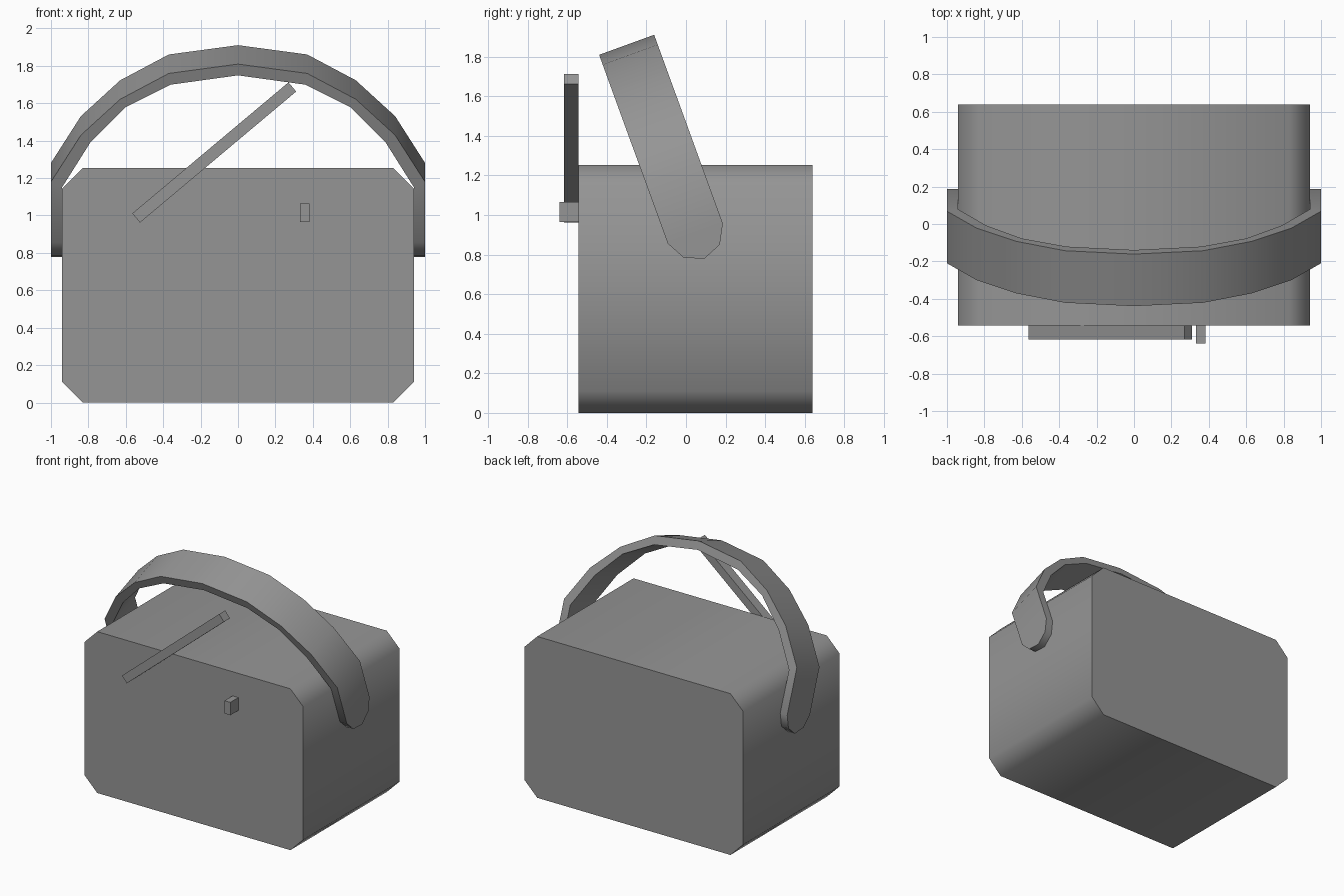
import bpy
import bmesh
import math
from mathutils import Matrix, Vector

cube = bpy.data.objects.get("Cube")
if cube:
    bpy.data.objects.remove(cube, do_unlink=True)

grey = bpy.data.materials.new("plain_grey")
grey.use_nodes = True
colour = (0.3, 0.3, 0.3, 1)
grey.diffuse_color = colour
grey.node_tree.nodes["Principled BSDF"].inputs["Base Color"].default_value = colour


def finish(name, bm, smooth_angle=None):
    """Turn a bmesh into a named grey object."""
    bmesh.ops.recalc_face_normals(bm, faces=bm.faces)
    mesh = bpy.data.meshes.new(name)
    bm.to_mesh(mesh)
    bm.free()
    mesh.materials.append(grey)
    obj = bpy.data.objects.new(name, mesh)
    bpy.context.collection.objects.link(obj)
    if smooth_angle:
        bpy.ops.object.select_all(action="DESELECT")
        obj.select_set(True)
        bpy.context.view_layer.objects.active = obj
        bpy.ops.object.shade_smooth_by_angle(angle=math.radians(smooth_angle))
    return obj


def box(name, centre, size, turn=0):
    """Box turned about the y axis by an angle in degrees."""
    bm = bmesh.new()
    place = (Matrix.Translation(centre) @ Matrix.Rotation(math.radians(turn), 4, "Y")
             @ Matrix.Diagonal((*size, 1)))
    bmesh.ops.create_cube(bm, size=1, matrix=place)
    return finish(name, bm)


# Case: chamfered rectangle pushed from front to back
FRONT, BACK = -0.542, 0.64
W, H, CX, CZ = 0.94, 1.253, 0.11, 0.11
right_side = [(W - CX, 0), (W, CZ), (W, H - CZ), (W - CX, H)]
outline = right_side + [(-x, z) for x, z in reversed(right_side)]
bm = bmesh.new()
face = bm.faces.new([bm.verts.new((x, FRONT, z)) for x, z in outline])
pushed = bmesh.ops.extrude_face_region(bm, geom=[face], use_keep_orig=True)
bmesh.ops.translate(bm, vec=(0, BACK - FRONT, 0),
                    verts=[v for v in pushed["geom"] if isinstance(v, bmesh.types.BMVert)])
finish("case", bm, 50)

# Handle: faceted strap with rounded ends, leaning forward
HALF = 0.148
outer = [(0, 0), (0.37, -0.053), (0.63, -0.2), (0.84, -0.404), (1, -0.67), (1, -1.015)]
inner = [(0, -0.064), (0.36, -0.117), (0.6, -0.245), (0.79, -0.447), (0.94, -0.7), (0.94, -1.015)]
mirrored = lambda pts: [(-x, z) for x, z in reversed(pts[1:])] + pts
bm = bmesh.new()
rings = []
for o, i in zip(mirrored(outer), mirrored(inner)):
    rings.append([bm.verts.new((x, y, z)) for (x, z), y in
                  ((o, -HALF), (o, HALF), (i, HALF), (i, -HALF))])
for a, b in zip(rings, rings[1:]):
    for k in range(4):
        n = (k + 1) % 4
        bm.faces.new((a[k], a[n], b[n], b[k]))
for ring in (rings[0], rings[-1]):
    tips = []
    for v_start, v_end in ((ring[0], ring[1]), (ring[3], ring[2])):
        arc = [bm.verts.new((v_start.co.x, y, -1.015 + z))
               for y, z in ((-0.097, -0.095), (0, -0.135), (0.097, -0.095))]
        tips.append([v_start] + arc + [v_end])
    bm.faces.new(tips[0])
    bm.faces.new(tips[1])
    for k in range(4):
        bm.faces.new((tips[0][k], tips[0][k + 1], tips[1][k + 1], tips[1][k]))
bm.transform(Matrix.Translation(Vector((0, -0.3, 1.86)))
             @ Matrix.Rotation(math.radians(20), 4, "X"))
finish("handle", bm, 50)

# Slanted rod and small knob on the front
box("front_rod", (-0.127, -0.58, 1.337), (1.09, 0.074, 0.064), -40)
box("front_knob", (0.357, -0.59, 1.015), (0.05, 0.1, 0.1))
